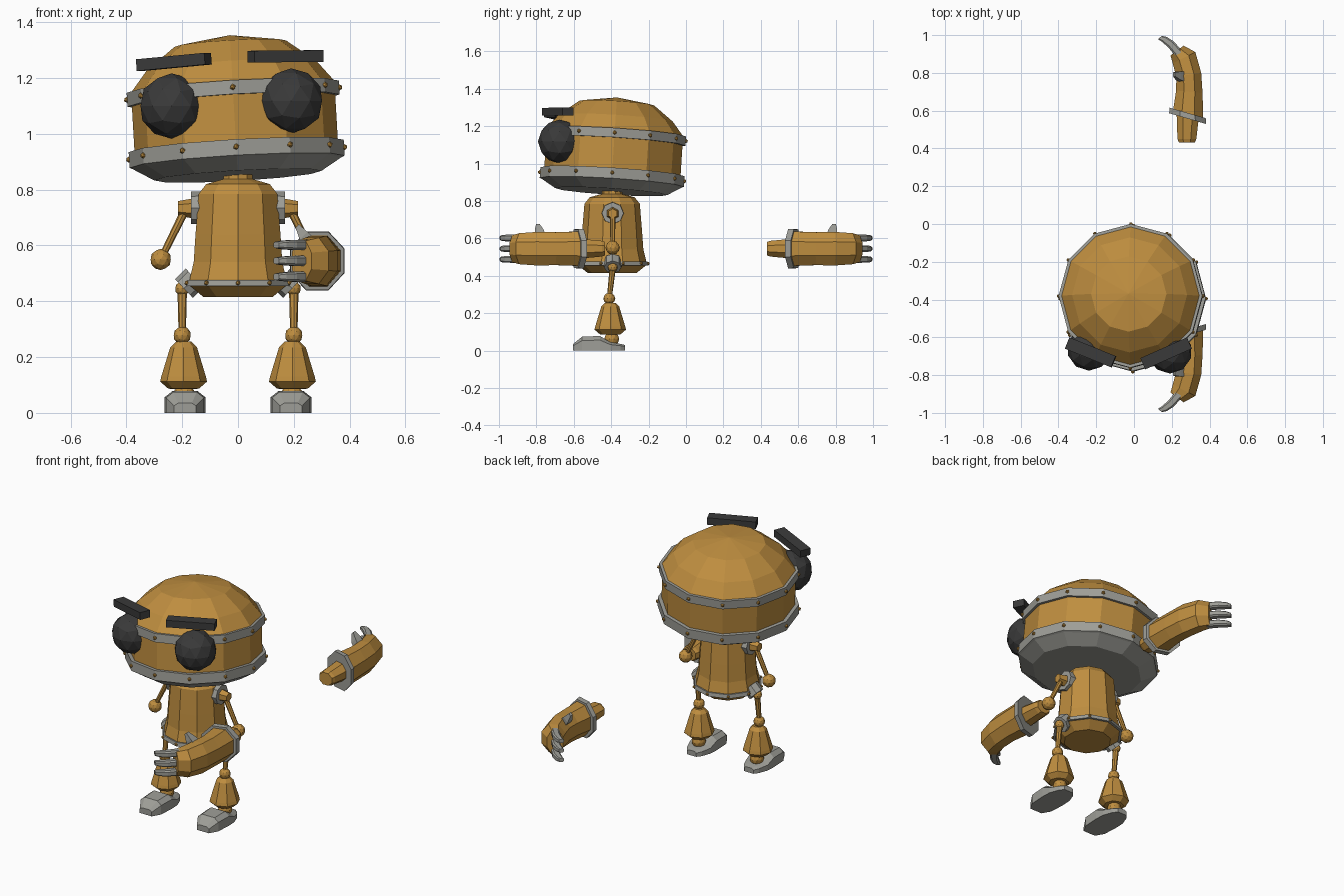
import bpy, bmesh, math
from mathutils import Vector, Matrix

if "Cube" in bpy.data.objects:
    bpy.data.objects.remove(bpy.data.objects["Cube"])


def material(name, rgb):
    m = bpy.data.materials.new(name)
    m.diffuse_color = (*rgb, 1)
    m.use_nodes = True
    m.node_tree.nodes["Principled BSDF"].inputs["Base Color"].default_value = m.diffuse_color
    return m


GOLD = material("ochre_paint", (0.52, 0.27, 0.05))
GRAY = material("gray_metal", (0.34, 0.34, 0.31))
DARK = material("dark_glass", (0.042, 0.042, 0.042))


def finish(name, bm, mat, matrix=None):
    if matrix:
        bm.transform(matrix)
    bmesh.ops.recalc_face_normals(bm, faces=bm.faces)
    me = bpy.data.meshes.new(name)
    bm.to_mesh(me)
    bm.free()
    me.materials.append(mat)
    ob = bpy.data.objects.new(name, me)
    bpy.context.collection.objects.link(ob)
    return ob


def loft(name, rings, mat, matrix=None):
    """Skin a list of equal-sized rings and cap both ends."""
    bm = bmesh.new()
    vs = [[bm.verts.new(p) for p in ring] for ring in rings]
    n = len(vs[0])
    for a, b in zip(vs, vs[1:]):
        for i in range(n):
            j = (i + 1) % n
            bm.faces.new((a[i], a[j], b[j], b[i]))
    bm.faces.new(vs[0])
    bm.faces.new(vs[-1])
    return finish(name, bm, mat, matrix)


def lathe(name, profile, n, mat, matrix=None):
    """Rings of (radius, height) with a corner facing the front."""
    rings = [[(r * math.sin(math.tau * i / n), -r * math.cos(math.tau * i / n), z)
              for i in range(n)] for r, z in profile]
    return loft(name, rings, mat, matrix)


def rod(name, a, b, r1, r2, n, mat):
    a, b = Vector(a), Vector(b)
    d = b - a
    m = Matrix.Translation(a) @ d.to_track_quat('Z', 'Y').to_matrix().to_4x4()
    return lathe(name, [(r1, 0), (r2, d.length)], n, mat, m)


def ball(name, c, r, mat, sub=2):
    bm = bmesh.new()
    bmesh.ops.create_icosphere(bm, subdivisions=sub, radius=r)
    return finish(name, bm, mat, Matrix.Translation(c))


def rivets(name, r, z, n, size, matrix):
    bm = bmesh.new()
    for i in range(n):
        a = math.tau * i / n
        bmesh.ops.create_icosphere(bm, subdivisions=1, radius=size, matrix=Matrix.Translation(
            (r * math.sin(a), -r * math.cos(a), z)))
    return finish(name, bm, GOLD, matrix)


def box(name, size, loc, rot, mat):
    bm = bmesh.new()
    bmesh.ops.create_cube(bm, size=1)
    m = Matrix.Translation(loc)
    for ang, axis in zip(rot, "ZY"):
        m = m @ Matrix.Rotation(math.radians(ang), 4, axis)
    return finish(name, bm, mat, m @ Matrix.Diagonal((*size, 1)))


# Head, slightly tilted
head = (Matrix.Translation((-0.005, -0.395, 0.93)) @ Matrix.Rotation(math.radians(-3.3), 4, 'Y')
        @ Matrix.Rotation(math.radians(-3.6), 4, 'X'))
lathe("head_shell", [(0.365, 0.0), (0.365, 0.24), (0.305, 0.315), (0.2, 0.395), (0.002, 0.425)],
      12, GOLD, head)
lathe("head_base", [(0.30, -0.08), (0.375, -0.035), (0.386, -0.03), (0.386, 0.027), (0.362, 0.027)],
      12, GRAY, head)
lathe("head_band", [(0.36, 0.19), (0.381, 0.19), (0.381, 0.24), (0.36, 0.24)], 12, GRAY, head)
rivets("head_base_rivets", 0.387, 0.0, 12, 0.011, head)
rivets("head_band_rivets", 0.382, 0.215, 12, 0.011, head)

# Eyes and brows
ball("left_eye", (-0.238, -0.66, 1.10), 0.117, DARK)
ball("right_eye", (0.19, -0.675, 1.118), 0.117, DARK)
box("left_brow", (0.265, 0.065, 0.042), (-0.23, -0.68, 1.258), (-22, -5), DARK)
box("right_brow", (0.27, 0.065, 0.042), (0.17, -0.685, 1.278), (24, -0.5), DARK)

# Torso with riveted hem
torso = Matrix.Translation((0, -0.395, 0))
lathe("torso", [(0.13, 0.415), (0.18, 0.455), (0.182, 0.48), (0.167, 0.54), (0.16, 0.64),
                (0.148, 0.785), (0.12, 0.82), (0.055, 0.838), (0.052, 0.87)], 10, GOLD, torso)
lathe("torso_hem", [(0.18, 0.455), (0.194, 0.455), (0.19, 0.477), (0.176, 0.477)], 10, GRAY, torso)
rivets("torso_rivets", 0.193, 0.466, 10, 0.009, torso)

# Limbs on both sides
for side, s in (("left", -1), ("right", 1)):
    y = -0.392
    rod(side + "_shoulder_socket", (s * 0.12, y, 0.735), (s * 0.168, y, 0.735), 0.06, 0.058, 8, GRAY)
    rod(side + "_shoulder_joint", (s * 0.16, y, 0.733), (s * 0.215, y, 0.733), 0.036, 0.026, 6, GOLD)
    rod(side + "_upper_arm", (s * 0.19, y, 0.725), (s * 0.277, y, 0.55), 0.015, 0.012, 8, GOLD)
    ball(side + "_elbow", (s * 0.277, y, 0.55), 0.038, GOLD)
    # Hip and leg
    rod(side + "_hip_socket", (s * 0.155, y, 0.483), (s * 0.194, y, 0.446), 0.047, 0.046, 8, GRAY)
    ball(side + "_hip_joint", (s * 0.2, y, 0.445), 0.026, GOLD)
    rod(side + "_thigh", (s * 0.2, y, 0.44), (s * 0.2, -0.41, 0.28), 0.017, 0.013, 8, GOLD)
    ball(side + "_knee", (s * 0.2, -0.41, 0.278), 0.032, GOLD)
    lathe(side + "_shin", [(0.035, 0.085), (0.055, 0.087), (0.084, 0.112), (0.08, 0.13),
                           (0.048, 0.235), (0.028, 0.255)], 8, GOLD,
          Matrix.Translation((s * 0.195, -0.405, 0)))
    ball(side + "_ankle", (s * 0.193, -0.397, 0.062), 0.04, GOLD)
    # Foot: cross-sections (y, half width, height) from toe to heel
    foot = [(-0.605, 0.04, 0.035), (-0.555, 0.068, 0.075), (-0.46, 0.073, 0.078),
            (-0.405, 0.07, 0.045), (-0.35, 0.05, 0.036), (-0.325, 0.03, 0.03)]
    loft(side + "_foot", [[(s * 0.19 + w * a, fy, h * b) for a, b in
                           ((-1, 0), (1, 0), (1, 0.72), (0.62, 1), (-0.62, 1), (-1, 0.72))]
                          for fy, w, h in foot], GRAY)


def hand_ring(cx, cy, hx, hz, tilt, cz=0.545):
    """Eight-sided section; tilt shifts the inner edge along the hand."""
    pts = []
    for i in range(8):
        a = math.tau * (i + 0.5) / 8
        dx = math.cos(a) * hx * 1.08
        pts.append((cx + dx, cy - dx * tilt, cz + math.sin(a) * hz * 1.08))
    return pts


# Hands: one fitted in front, one floating behind as its mirror
for side, s in (("right", -1), ("left", 1)):
    flip = Matrix.Diagonal((1, s, 1, 1))
    loft(side + "_forearm", [hand_ring(0.28, 0.432, 0.042, 0.036, 0),
                             hand_ring(0.28, 0.45, 0.05, 0.042, 0),
                             hand_ring(0.285, 0.59, 0.06, 0.055, 0.2)], GOLD, flip)
    loft(side + "_cuff", [hand_ring(0.284, 0.558, 0.098, 0.106, 0.29),
                          hand_ring(0.284, 0.588, 0.096, 0.104, 0.29)], GRAY, flip)
    loft(side + "_palm", [hand_ring(0.287, 0.58, 0.08, 0.092, 0.29),
                          hand_ring(0.293, 0.70, 0.07, 0.088, 0.1),
                          hand_ring(0.29, 0.79, 0.066, 0.09, -0.15),
                          hand_ring(0.265, 0.88, 0.06, 0.083, -0.5),
                          hand_ring(0.228, 0.918, 0.035, 0.072, -0.75)], GOLD, flip)
    # Curved fingers: (x, y, half width) along a path
    for k, z in enumerate((0.488, 0.545, 0.602)):
        path = [(0.24, 0.90, 0.022), (0.195, 0.952, 0.021), (0.16, 0.978, 0.018), (0.137, 0.987, 0.013)]
        loft(f"{side}_finger_{k + 1}",
             [[(x + a * w * 0.75, fy + a * w * 0.7, z + b * w * 0.85)
               for a, b in ((-1, -0.6), (-0.6, -1), (0.6, -1), (1, -0.6),
                            (1, 0.6), (0.6, 1), (-0.6, 1), (-1, 0.6))]
              for x, fy, w in path], GRAY, flip)
    loft(side + "_thumb", [[(x + a * w * 0.6, ty + b * w, z + a * w * 0.6) for a, b in
                            ((-1, -1), (1, -1), (1, 1), (-1, 1))]
                           for x, ty, z, w in ((0.275, 0.775, 0.59, 0.028), (0.235, 0.785, 0.635, 0.023),
                                               (0.212, 0.792, 0.67, 0.01))], GRAY, flip)
